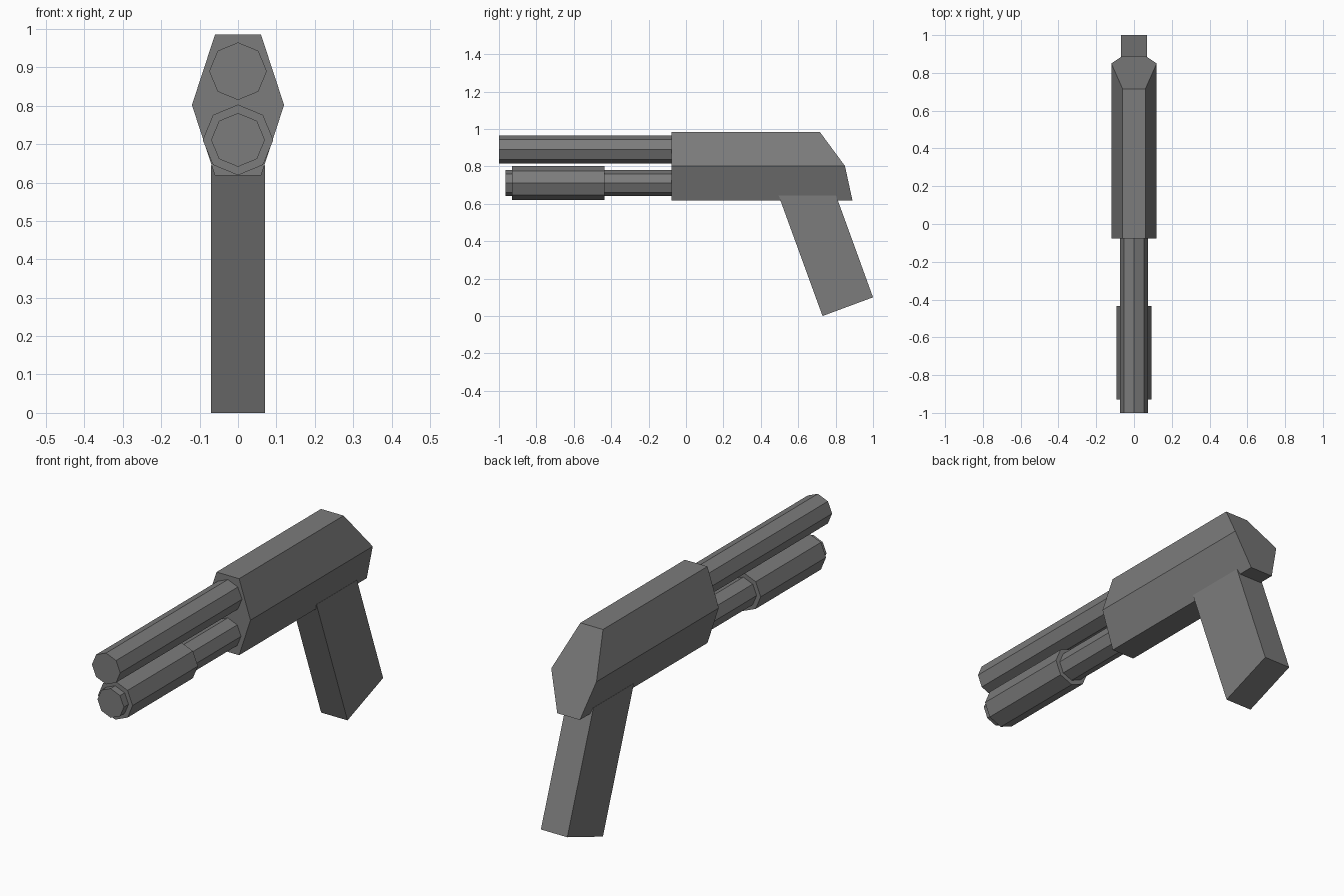
import bpy
import bmesh
from math import pi, sin, cos

cube = bpy.data.objects.get("Cube")
if cube:
    bpy.data.objects.remove(cube, do_unlink=True)

metal = bpy.data.materials.new("dark_grey")
metal.use_nodes = True
grey = (0.2, 0.2, 0.2, 1)
metal.diffuse_color = grey
metal.node_tree.nodes["Principled BSDF"].inputs["Base Color"].default_value = grey


def loft(name, start, end):
    """Flat-faced solid joining two matching rings of points."""
    bm = bmesh.new()
    a = [bm.verts.new(p) for p in start]
    b = [bm.verts.new(p) for p in end]
    bm.faces.new(a)
    bm.faces.new(b[::-1])
    for i in range(len(a)):
        j = (i + 1) % len(a)
        bm.faces.new((a[i], b[i], b[j], a[j]))
    bmesh.ops.recalc_face_normals(bm, faces=bm.faces)
    mesh = bpy.data.meshes.new(name)
    bm.to_mesh(mesh)
    bm.free()
    mesh.materials.append(metal)
    obj = bpy.data.objects.new(name, mesh)
    bpy.context.collection.objects.link(obj)
    return obj


def octagon_rod(name, radius, z, front, back):
    """Eight-sided rod along y with a corner on top."""
    def ring(y):
        return [(radius * sin(i * pi / 4), y, z + radius * cos(i * pi / 4))
                for i in range(8)]
    return loft(name, ring(front), ring(back))


# Barrel, magazine tube and sliding fore grip
octagon_rod("barrel", 0.075, 0.89, -1.0, 0.0)
octagon_rod("magazine_tube", 0.07, 0.711, -0.965, 0.0)
octagon_rod("fore_grip", 0.092, 0.711, -0.93, -0.435)

# Receiver: six-sided section with a sloping rear
section = [(-0.06, 0.985), (0.06, 0.985), (0.12, 0.802),
           (0.06, 0.618), (-0.06, 0.618), (-0.12, 0.802)]
rear_y = [0.715, 0.715, 0.85, 0.89, 0.89, 0.85]
loft("receiver",
     [(x, -0.077, z) for x, z in section],
     [(x, y, z) for (x, z), y in zip(section, rear_y)])

# Slanted handle, its top sunk into the receiver
side = [(0.495, 0.645), (0.73, 0.0), (1.0, 0.1), (0.802, 0.645)]
loft("handle",
     [(-0.07, y, z) for y, z in side],
     [(0.07, y, z) for y, z in side])
